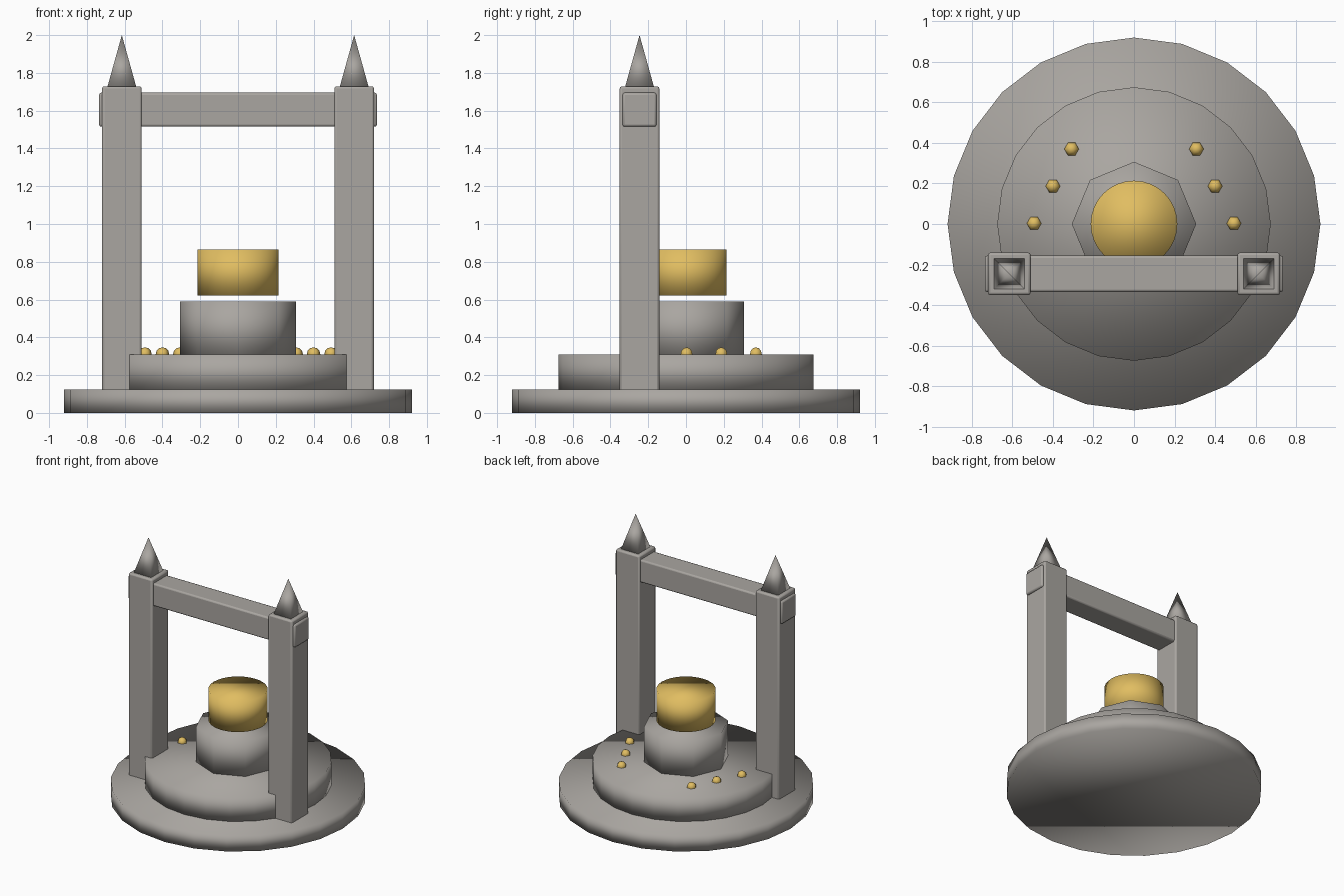
import bpy
import math

cube = bpy.data.objects.get("Cube")
if cube:
    bpy.data.objects.remove(cube, do_unlink=True)


def make_material(name, rgb):
    mat = bpy.data.materials.new(name)
    mat.use_nodes = True
    color = (*rgb, 1.0)
    mat.diffuse_color = color
    mat.node_tree.nodes["Principled BSDF"].inputs["Base Color"].default_value = color
    return mat


stone = make_material("grey stone", (0.40, 0.38, 0.355))
gold = make_material("gold", (0.75, 0.51, 0.12))


def finish(name, mat):
    obj = bpy.context.object
    obj.name = name
    obj.data.materials.append(mat)
    return obj


def drum(name, mat, sides, radius, bottom, top):
    bpy.ops.mesh.primitive_cylinder_add(
        vertices=sides, radius=radius, depth=top - bottom,
        location=(0, 0, (bottom + top) / 2))
    bpy.ops.object.shade_smooth()
    return finish(name, mat)


def block(name, mat, center, size):
    bpy.ops.mesh.primitive_cube_add(size=1, location=center)
    obj = finish(name, mat)
    obj.scale = size
    bpy.ops.object.transform_apply(location=False, rotation=False, scale=True)
    bevel = obj.modifiers.new("soft_edges", "BEVEL")
    bevel.width = 0.012
    bevel.segments = 2
    bpy.ops.object.shade_smooth_by_angle(angle=math.radians(30))
    return obj


# Stepped round plinth, pedestal and floating gold drum
drum("base_step", stone, 24, 0.92, 0, 0.125)
drum("upper_step", stone, 24, 0.675, 0.12, 0.31)
drum("pedestal", stone, 8, 0.307, 0.30, 0.59)
drum("gold_drum", gold, 32, 0.214, 0.622, 0.865)

# Gateway: pillars with pointed finials, joined by a crossbeam
GATE_Y = -0.246
for side, sx in (("left", 1), ("right", -1)):
    x = sx * 0.615
    block(f"{side}_pillar", stone, (x, GATE_Y, 0.8655), (0.21, 0.21, 1.727))
    bpy.ops.mesh.primitive_cone_add(
        vertices=4, radius1=0.078 * math.sqrt(2), radius2=0, depth=0.28,
        location=(x, GATE_Y, 1.86), rotation=(0, 0, math.pi / 4))
    bpy.ops.object.shade_smooth()
    finish(f"{side}_finial", stone)

    # Gold studs set into the upper step
    for i, (px, py) in enumerate(((0.493, 0.003), (0.40, 0.187), (0.308, 0.37))):
        bpy.ops.mesh.primitive_uv_sphere_add(
            segments=6, ring_count=6, radius=0.036, location=(sx * px, py, 0.311),
            rotation=(0, 0, math.pi / 6))
        bpy.ops.object.shade_smooth()
        finish(f"{side}_stud_{i + 1}", gold)

block("crossbeam", stone, (0, GATE_Y, 1.605), (1.472, 0.18, 0.18))
